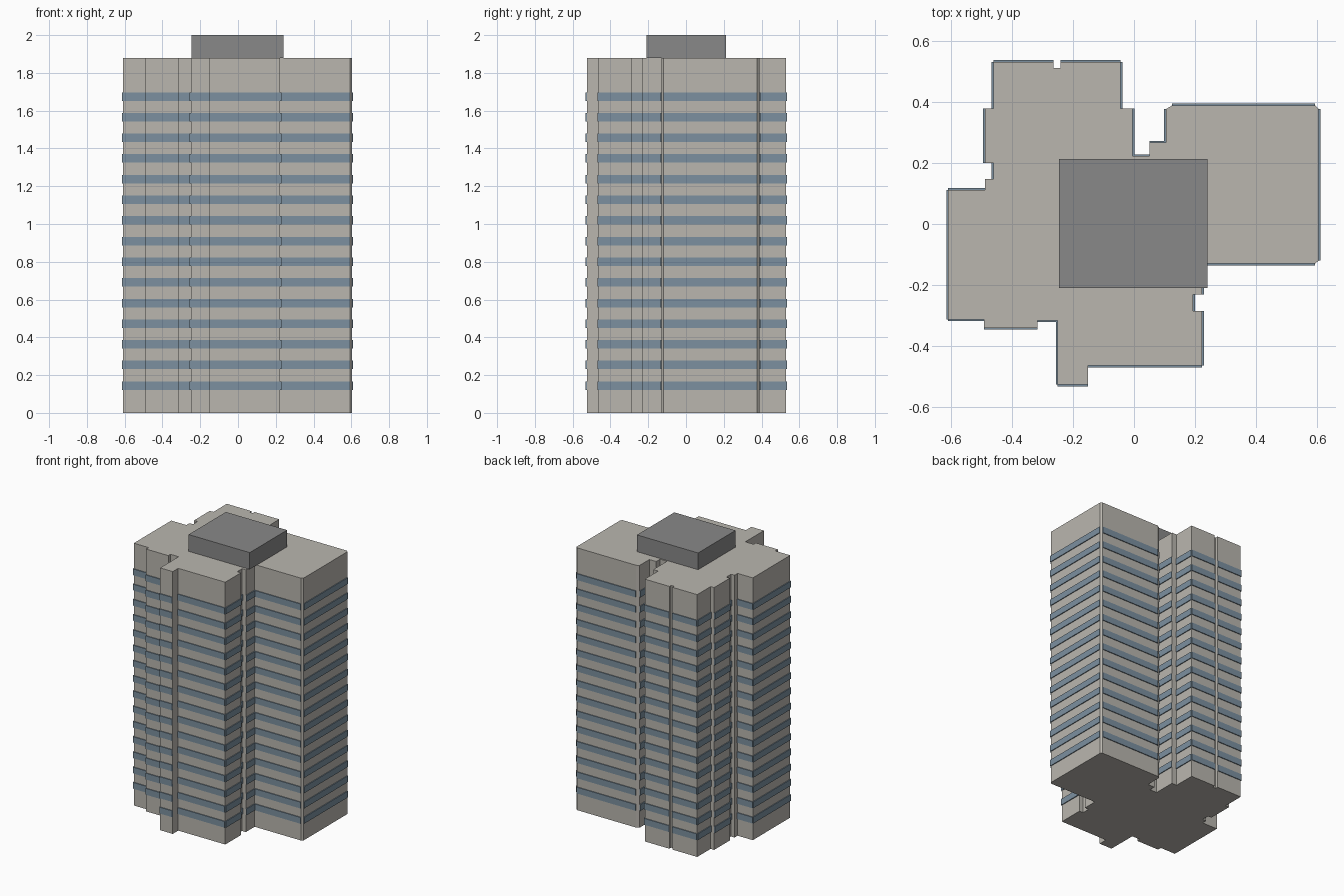
import bpy
import bmesh
from mathutils import Vector

cube = bpy.data.objects.get("Cube")
if cube:
    bpy.data.objects.remove(cube, do_unlink=True)


def material(name, rgb):
    mat = bpy.data.materials.new(name)
    mat.use_nodes = True
    color = (*rgb, 1)
    mat.diffuse_color = color
    for node in mat.node_tree.nodes:
        if node.type == 'BSDF_PRINCIPLED':
            node.inputs["Base Color"].default_value = color
            node.inputs["Roughness"].default_value = 0.8
    return mat


concrete = material("warm grey concrete", (0.49, 0.47, 0.43))
glass = material("blue grey glass", (0.20, 0.28, 0.35))
roof_grey = material("dark grey roof", (0.25, 0.25, 0.25))


def add_prism(bm, outline, bottom, top):
    """Extrude a counter-clockwise outline straight up."""
    face = bm.faces.new([bm.verts.new((p[0], p[1], bottom)) for p in outline])
    result = bmesh.ops.extrude_face_region(bm, geom=[face], use_keep_orig=True)
    verts = [g for g in result["geom"] if isinstance(g, bmesh.types.BMVert)]
    bmesh.ops.translate(bm, verts=verts, vec=(0, 0, top - bottom))


def finish(name, bm, mat):
    bmesh.ops.recalc_face_normals(bm, faces=bm.faces)
    mesh = bpy.data.meshes.new(name)
    bm.to_mesh(mesh)
    bm.free()
    mesh.materials.append(mat)
    obj = bpy.data.objects.new(name, mesh)
    bpy.context.collection.objects.link(obj)
    return obj


# Tower footprint, counter-clockwise from the front right corner
footprint = [Vector(p) for p in (
    (-.608, -.312), (-.49, -.312), (-.49, -.34), (-.315, -.34),
    (-.315, -.315), (-.25, -.315), (-.25, -.525), (-.15, -.525),
    (-.15, -.463), (.223, -.463), (.223, -.285), (.193, -.285),
    (.193, -.23), (.223, -.23), (.223, -.13), (.592, -.13),
    (.604, -.12), (.604, .376), (.592, .388), (.125, .388),
    (.104, .376), (.104, .266), (.05, .266), (.05, .222),
    (-.005, .222), (-.005, .378), (-.044, .378), (-.044, .53),
    (-.24, .53), (-.24, .51), (-.264, .51), (-.264, .53),
    (-.46, .53), (-.46, .378), (-.488, .378), (-.488, .2),
    (-.46, .2), (-.46, .147), (-.488, .147), (-.488, .112),
    (-.608, .112))]
BODY_TOP = 1.88

bm = bmesh.new()
add_prism(bm, footprint, 0, BODY_TOP)
finish("tower_body", bm, concrete)

# Window bands: thin plates on every main wall, one row per floor
FLOORS, FIRST, STEP, HEIGHT, DEPTH = 15, 0.122, 0.1093, 0.045, 0.006
bm = bmesh.new()
for a, b in zip(footprint, footprint[1:] + footprint[:1]):
    along = b - a
    fin_side = abs(a.x + .15) < .01 and abs(b.x + .15) < .01
    if along.length < 0.05 or fin_side:
        continue
    out = Vector((along.y, -along.x)).normalized() * DEPTH
    plate = [a - out * .3, a + out, b + out, b - out * .3]
    for floor in range(FLOORS):
        z = FIRST + floor * STEP
        add_prism(bm, plate, z, z + HEIGHT)
finish("window_bands", bm, glass)

# Rooftop plant room
bm = bmesh.new()
add_prism(bm, [(-.245, -.21), (.24, -.21), (.24, .213), (-.245, .213)],
          BODY_TOP, 2)
finish("roof_plant_room", bm, roof_grey)
